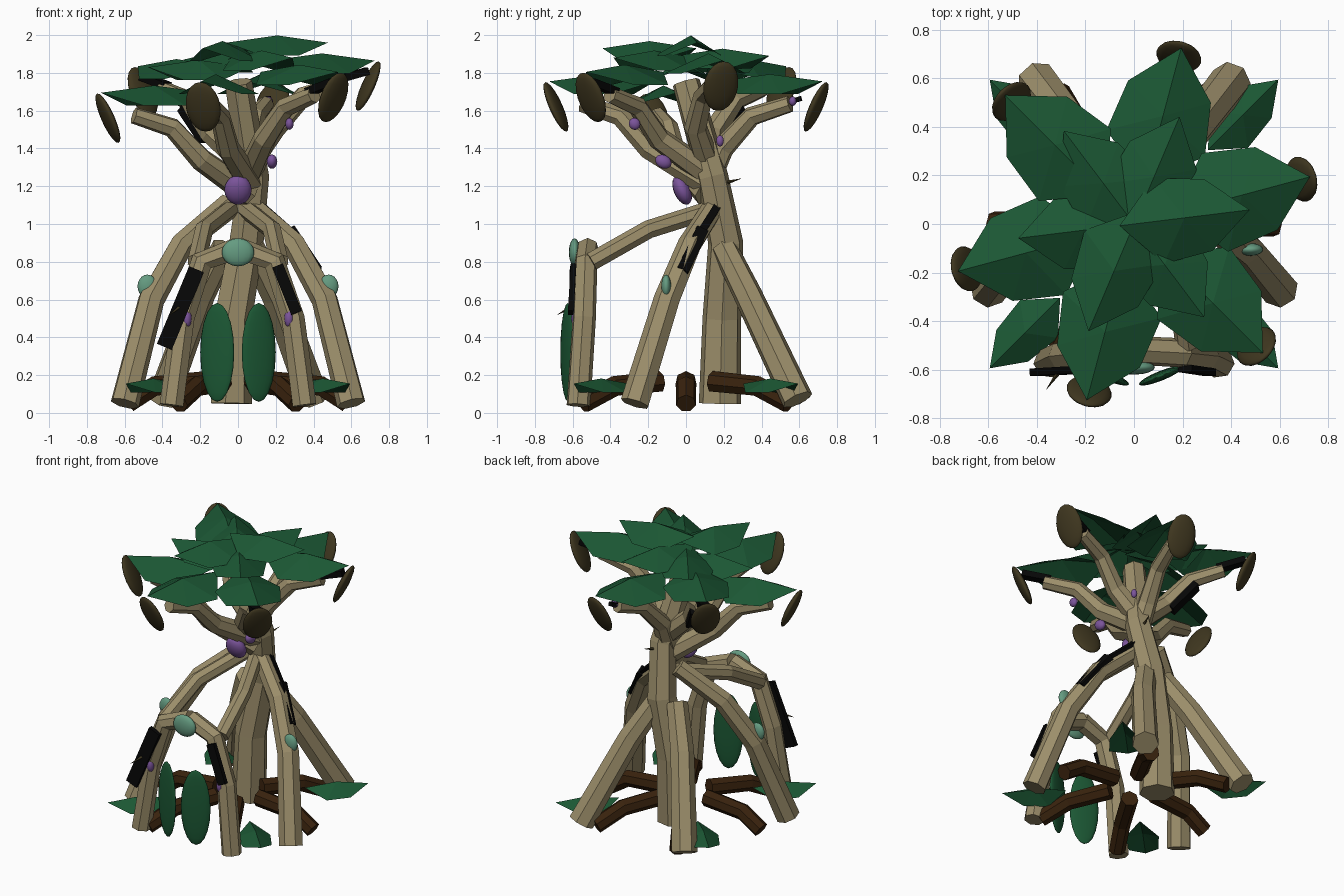
import bpy, bmesh, math
from mathutils import Vector, Matrix, Euler

if "Cube" in bpy.data.objects:
    bpy.data.objects.remove(bpy.data.objects["Cube"])


def material(name, *rgb):
    m = bpy.data.materials.new(name)
    m.use_nodes = True
    m.diffuse_color = (*rgb, 1)
    m.node_tree.nodes["Principled BSDF"].inputs["Base Color"].default_value = (*rgb, 1)
    return m


BARK = material("pale bark", 0.33, 0.27, 0.145)
ROOT = material("dark root brown", 0.04, 0.016, 0.004)
LEAF = material("leaf green", 0.011, 0.095, 0.034)
FUNGUS = material("olive fungus", 0.05, 0.038, 0.014)
TEAL = material("pale teal", 0.13, 0.33, 0.22)
PURPLE = material("purple", 0.2, 0.09, 0.33)
BLACK = material("charred black", 0.002, 0.002, 0.002)


def finish(name, bm, mat, smooth=False):
    bmesh.ops.recalc_face_normals(bm, faces=bm.faces)
    me = bpy.data.meshes.new(name)
    for f in bm.faces:
        f.smooth = smooth
    bm.to_mesh(me)
    bm.free()
    me.materials.append(mat)
    ob = bpy.data.objects.new(name, me)
    bpy.context.collection.objects.link(ob)


def tube(name, points, r0, r1, mat=BARK, sides=7):
    """Faceted limb swept along a path, tapering from r0 to r1."""
    bm = bmesh.new()
    pts = [Vector(p) for p in points]
    rings = []
    for i, p in enumerate(pts):
        axis = pts[min(i + 1, len(pts) - 1)] - pts[max(i - 1, 0)]
        axis.normalize()
        if i == 0:
            side = Vector((1, 0, 0)) if abs(axis.z) > 0.8 else Vector((0, 0, 1))
        side = (side - axis * side.dot(axis)).normalized()
        other = axis.cross(side)
        r = r0 + (r1 - r0) * i / (len(pts) - 1)
        rings.append([bm.verts.new(p + r * (side * math.cos(a) + other * math.sin(a)))
                      for a in (math.tau * k / sides for k in range(sides))])
    for a, b in zip(rings, rings[1:]):
        for k in range(sides):
            j = (k + 1) % sides
            bm.faces.new((a[k], a[j], b[j], b[k]))
    bm.faces.new(rings[0])
    bm.faces.new(rings[-1])
    finish(name, bm, mat)


def blob(name, centre, size, mat, rot=(0, 0, 0)):
    """Smooth ellipsoid with the given half sizes."""
    bm = bmesh.new()
    bmesh.ops.create_uvsphere(bm, u_segments=16, v_segments=10, radius=1)
    bm.transform(Matrix.LocRotScale(Vector(centre), Euler(rot), Vector(size)))
    finish(name, bm, mat, True)


def slab(name, p, q, outward, width, depth):
    """Flat strip from p to q whose face looks outward."""
    p, q = Vector(p), Vector(q)
    a = (q - p).normalized()
    n = Vector(outward)
    n = (n - a * n.dot(a)).normalized()
    m = Matrix((a * (q - p).length, a.cross(n) * width, n * depth)).transposed().to_4x4()
    m.translation = (p + q) / 2
    bm = bmesh.new()
    bmesh.ops.create_cube(bm, size=1)
    bm.transform(m)
    finish(name, bm, BLACK)


def leaf(name, angle, r0, r1, z, width, sag):
    """Pointed leaf folded down from a raised middle."""
    bm = bmesh.new()
    outline = [(0, 0, 0), (0.3, -0.5, -0.8), (0.68, -0.42, -0.8), (1, 0, 0),
               (0.68, 0.42, -0.8), (0.3, 0.5, -0.8)]
    turn = Matrix.Rotation(angle, 3, 'Z')

    def vert(u, v, h):
        return bm.verts.new(turn @ Vector((r0 + u * (r1 - r0), v * width, z + h * sag)))
    rim = [vert(*p) for p in outline]
    peak = vert(0.5, 0, 0.45)
    for k in range(6):
        bm.faces.new((rim[k], rim[(k + 1) % 6], peak))
    finish(name, bm, LEAF)


def polar(angle, r, z):
    return Vector((r * math.cos(angle), r * math.sin(angle), z))


def thorn(name, base, tip):
    tube(name, [base, tip], 0.01, 0.001, FUNGUS, 4)


# Trunk
tube("trunk", [(-0.04, 0.18, 0.05), (-0.03, 0.19, 0.5), (0.04, 0.21, 0.9),
               (0.08, 0.14, 1.25), (0, 0, 1.75)], 0.115, 0.075)

# Paired stilt legs, front arch and fittings
for s, side in ((1, "left"), (-1, "right")):
    tube(f"back_leg_{side}", [(s * 0.07, 0.2, 0.88), (s * 0.2, 0.33, 0.62),
                              (s * 0.4, 0.59, 0.07)], 0.07, 0.085)
    tube(f"middle_leg_{side}", [(s * 0.05, 0.16, 1.11), (s * 0.3, 0.02, 0.89),
                                (s * 0.46, -0.1, 0.6), (s * 0.6, -0.27, 0.05)], 0.058, 0.078)
    tube(f"front_arm_{side}", [(s * 0.04, 0.15, 1.08), (s * 0.18, -0.2, 0.97),
                               (s * 0.22, -0.5, 0.8)], 0.05, 0.05)
    tube(f"front_leg_{side}", [(0, -0.52, 0.87), (s * 0.19, -0.53, 0.8),
                               (s * 0.29, -0.54, 0.5), (s * 0.35, -0.57, 0.04)], 0.06, 0.065)
    blob(f"front_frond_{side}", (s * 0.11, -0.625, 0.32), (0.097, 0.02, 0.262), LEAF,
         (0, 0, s * 0.38))
    blob(f"leg_nodule_{side}", (s * 0.48, -0.105, 0.67), (0.052, 0.026, 0.062), TEAL)
    blob(f"leg_bud_{side}", (s * 0.27, -0.58, 0.5), (0.025, 0.028, 0.048), PURPLE)

blob("arch_nodule", (0, -0.59, 0.85), (0.086, 0.03, 0.074), TEAL)
blob("trunk_bud", (0, -0.02, 1.18), (0.072, 0.045, 0.082), PURPLE, (0.4, 0, 0))

# Charred strips on the legs
slab("front_char_right", (-0.22, -0.6, 0.76), (-0.39, -0.61, 0.35), (0, -1, 0), 0.085, 0.03)
slab("front_char_left", (0.21, -0.595, 0.78), (0.31, -0.61, 0.53), (0, -1, 0), 0.06, 0.03)
slab("leg_char_low", (0.28, 0.085, 0.97), (0.425, -0.02, 0.75), (1, 0.3, 0.5), 0.065, 0.04)
slab("leg_char_high", (0.12, 0.17, 1.1), (0.29, 0.075, 0.95), (1, 0.3, 0.6), 0.04, 0.03)
thorn("front_thorn", (-0.31, -0.61, 0.56), (-0.36, -0.68, 0.52))
thorn("trunk_thorn", (0.1, 0.22, 1.22), (0.12, 0.29, 1.24))

# Six branches, each with a fungus cap, a broad leaf and a crown leaf
cap_heights = [1.73, 1.62, 1.7, 1.56, 1.62, 1.67]
crown_heights = [1.96, 1.89, 1.87, 1.83, 1.93, 1.88]
for i, (z, crown_z) in enumerate(zip(cap_heights, crown_heights)):
    step = i * math.pi / 3
    a = step + math.radians(15)
    out = polar(a, 1, 0)
    path = [Vector((0.06, 0.11, z - 0.4)), polar(a, 0.2, z - 0.22),
            polar(a, 0.36, z - 0.05), polar(a, 0.57, z + 0.015)]
    tube(f"branch_{i + 1}", path, 0.07, 0.045)
    blob(f"fungus_cap_{i + 1}", polar(a, 0.713, z), (0.028, 0.095, 0.143), FUNGUS,
         (0, 0.42, a))
    leaf(f"broad_leaf_{i + 1}", a, 0.17, 0.75, z + 0.135, 0.42, 0.085)
    leaf(f"crown_leaf_{i + 1}", step + math.radians(7), -0.06, 0.48, crown_z, 0.355, 0.085)
    if i in (0, 2, 5):
        slab(f"branch_char_{i + 1}", polar(a, 0.53, z + 0.03), polar(a, 0.71, z + 0.08),
             (0, 0, 1), 0.06, 0.04)
    if i == 2:
        under = (out - Vector((0, 0, 1))) * 0.035
        slab("branch_char_inner", path[1] + under, path[2] + under, under, 0.085, 0.05)
    if i == 5:
        blob("branch_bud_outer", path[2] - Vector((0, 0, 0.09)) + out * 0.025,
             (0.022, 0.03, 0.032), PURPLE, (0.5, 0, 0))
blob("branch_bud_middle", (0.18, -0.12, 1.33), (0.028, 0.045, 0.035), PURPLE, (-0.5, 0, 0))
blob("branch_bud_back", (0.15, 0.18, 1.44), (0.02, 0.02, 0.03), PURPLE)
blob("branch_end_bud", (0.16, 0.565, 1.65), (0.025, 0.02, 0.025), PURPLE)
slab("branch_end_char", (0.15, 0.56, 1.65), (0.16, 0.61, 1.665), (0, 0, 1), 0.03, 0.025)

# Low roots radiating over the ground
for k in range(6):
    a = k * math.pi / 3
    reach = 0.58 if k % 3 == 0 else 0.63
    tube(f"ground_root_{k + 1}", [polar(a, 0.16, 0.165), polar(a, 0.44, 0.14),
                                  polar(a, reach, 0.05)], 0.057, 0.053, ROOT)

# Four small leaves near the ground
for k in range(4):
    leaf(f"ground_leaf_{k + 1}", math.radians(45 + 90 * k), 0.43, 0.84, 0.155, 0.22, 0.06)
